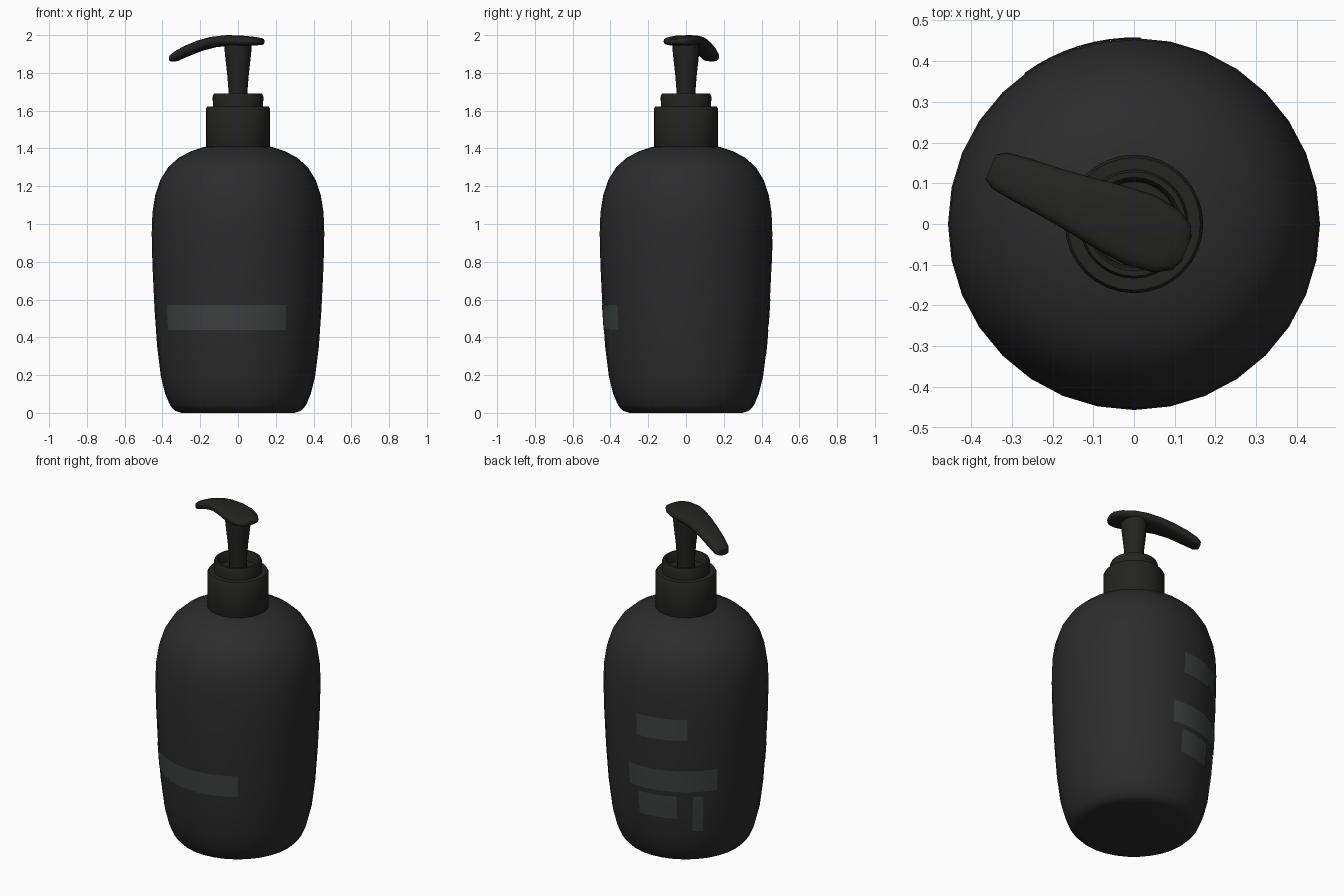
import bpy, bmesh
from math import cos, sin, pi, radians

if "Cube" in bpy.data.objects:
    bpy.data.objects.remove(bpy.data.objects["Cube"])

SIDES = 32


def material(name, rgb):
    m = bpy.data.materials.new(name)
    m.diffuse_color = (*rgb, 1)
    m.use_nodes = True
    m.node_tree.nodes["Principled BSDF"].inputs["Base Color"].default_value = m.diffuse_color
    return m


DARK = material("dark_plastic", (0.025, 0.025, 0.025))
PUMP = material("pump_plastic", (0.017, 0.017, 0.016))
PALE = material("faded_label", (0.05, 0.055, 0.055))


def finish(bm, name, mat, angle=40):
    bmesh.ops.recalc_face_normals(bm, faces=bm.faces)
    me = bpy.data.meshes.new(name)
    bm.to_mesh(me)
    bm.free()
    ob = bpy.data.objects.new(name, me)
    bpy.context.collection.objects.link(ob)
    me.materials.append(mat)
    bpy.ops.object.select_all(action='DESELECT')
    ob.select_set(True)
    bpy.context.view_layer.objects.active = ob
    bpy.ops.object.shade_smooth_by_angle(angle=radians(angle))
    return ob


def loft(name, rings, mat, angle=40):
    """Skin closed rings of points and cap both ends."""
    bm = bmesh.new()
    loops = [[bm.verts.new(p) for p in ring] for ring in rings]
    n = len(loops[0])
    for a, b in zip(loops, loops[1:]):
        for i in range(n):
            j = (i + 1) % n
            bm.faces.new((a[i], a[j], b[j], b[i]))
    bm.faces.new(loops[0][::-1])
    bm.faces.new(loops[-1])
    return finish(bm, name, mat, angle)


def lathe(name, profile, mat, sides=SIDES, angle=40):
    rings = [[(r * cos(2 * pi * i / sides), r * sin(2 * pi * i / sides), z)
              for i in range(sides)] for r, z in profile]
    return loft(name, rings, mat, angle)


# Bottle body with rounded shoulder and base
BODY = [(0.30, 0.0), (0.335, 0.012), (0.36, 0.04), (0.385, 0.10), (0.408, 0.19),
        (0.428, 0.35), (0.442, 0.55), (0.453, 0.78), (0.457, 0.95), (0.453, 1.06),
        (0.439, 1.15), (0.413, 1.23), (0.37, 1.30), (0.315, 1.35), (0.25, 1.385),
        (0.18, 1.408), (0.12, 1.415)]
lathe("bottle_body", BODY, DARK, angle=60)

# Screw collar
lathe("collar", [(0.165, 1.39), (0.17, 1.40), (0.17, 1.61), (0.163, 1.622),
                 (0.12, 1.622)], PUMP)

# Upper ring with a recess around the stem
lathe("collar_ring", [(0.133, 1.60), (0.134, 1.675), (0.128, 1.69), (0.115, 1.69),
                      (0.108, 1.68), (0.104, 1.635), (0.04, 1.63)], PUMP)

# Flared pump stem
lathe("pump_stem", [(0.048, 1.62), (0.05, 1.70), (0.056, 1.78), (0.066, 1.87),
                    (0.071, 1.92), (0.072, 1.96)], PUMP, sides=20)

# Pump head and spout: distance along spout, half width, top z, bottom z
STATIONS = [(-0.143, 0.032, 1.976, 1.955), (-0.13, 0.060, 1.984, 1.948),
            (-0.09, 0.083, 1.991, 1.944), (-0.02, 0.093, 1.998, 1.943),
            (0.06, 0.085, 2.0, 1.943), (0.14, 0.073, 1.992, 1.934),
            (0.22, 0.063, 1.972, 1.914), (0.30, 0.056, 1.941, 1.884),
            (0.355, 0.048, 1.913, 1.861), (0.379, 0.033, 1.895, 1.861)]


def section(u, w, top, bottom, n=16):
    ring = []
    for i in range(n):
        c, s = cos(2 * pi * i / n), sin(2 * pi * i / n)
        v = w * abs(c) ** 0.7 * (1 if c > 0 else -1) - 0.008
        h = abs(s) ** 0.7 * (1 if s > 0 else -1)
        z = (top + bottom) / 2 + h * (top - bottom) / 2
        ring.append((-0.92 * u + 0.39 * v, 0.39 * u + 0.92 * v, z))
    return ring


loft("pump_head", [section(*s) for s in STATIONS], PUMP, angle=50)


# Faded label blocks hugging the body
def body_radius(z):
    for (r0, z0), (r1, z1) in zip(BODY, BODY[1:]):
        if z0 <= z <= z1:
            return r0 + (r1 - r0) * (z - z0) / (z1 - z0)


def label(name, a0, a1, z0, z1):
    bm = bmesh.new()
    n = max(2, round((a1 - a0) / 5))
    cols = []
    for i in range(n + 1):
        a = radians(a0 + (a1 - a0) * i / n)
        cols.append([bm.verts.new(((body_radius(z) + 0.002) * cos(a),
                                   (body_radius(z) + 0.002) * sin(a), z))
                     for z in (z0, (z0 + z1) / 2, z1)])
    for a, b in zip(cols, cols[1:]):
        for k in range(2):
            bm.faces.new((a[k], b[k], b[k + 1], a[k + 1]))
    finish(bm, name, PALE)


label("label_band_back", 80, 148, 0.47, 0.60)
label("label_block_upper", 88, 126, 0.79, 0.92)
label("label_block_lower", 88, 118, 0.30, 0.44)
label("label_strip", 130, 138, 0.22, 0.44)
label("label_band_front", 212, 305, 0.44, 0.57)
